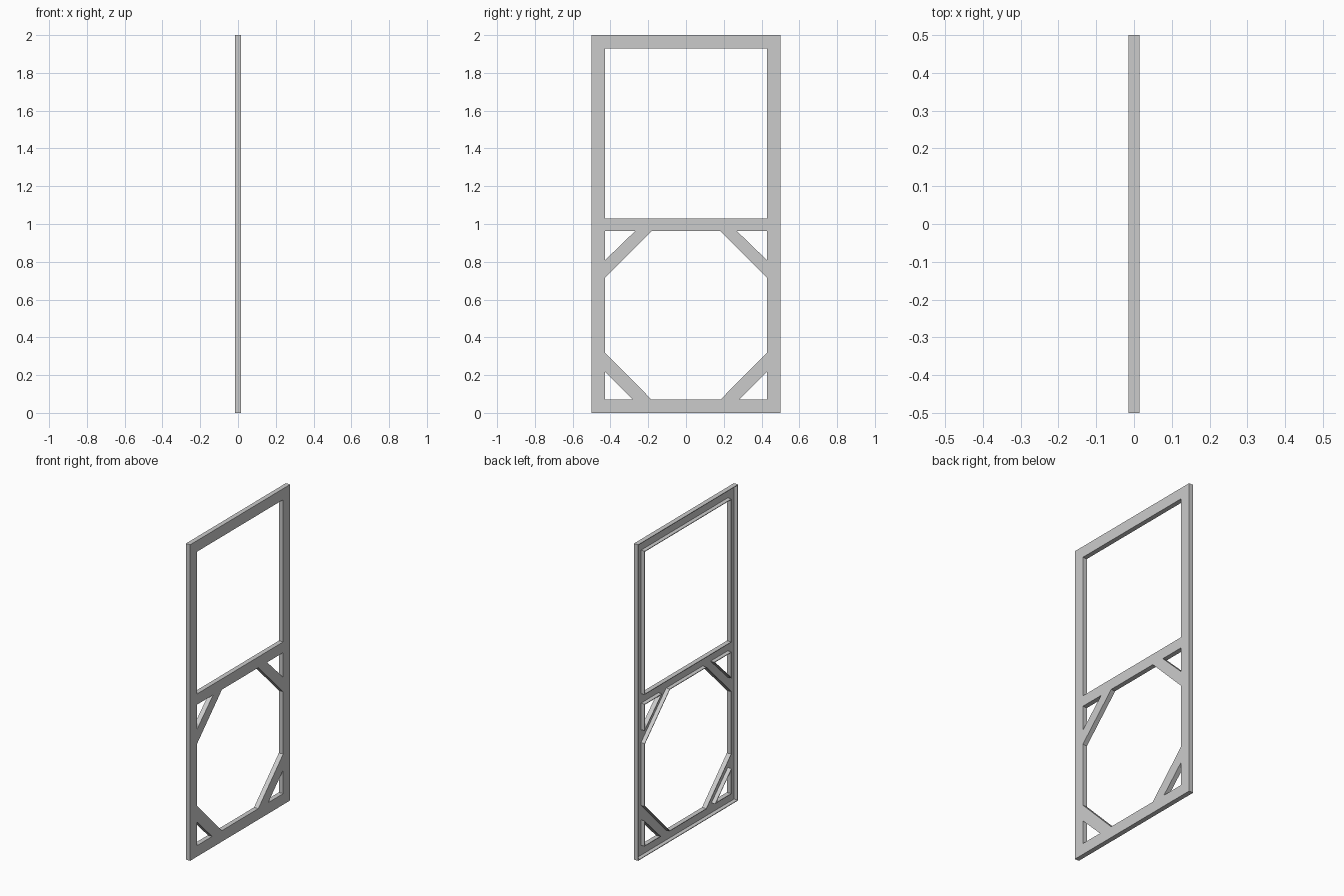
import bpy, bmesh
from mathutils import Vector

if "Cube" in bpy.data.objects:
    bpy.data.objects.remove(bpy.data.objects["Cube"])

FRONT, BACK, T = 0.015, -0.015, 0.004   # flat side, open side, sheet thickness


def finish(name, bm):
    bmesh.ops.recalc_face_normals(bm, faces=bm.faces)
    me = bpy.data.meshes.new(name)
    bm.to_mesh(me)
    bm.free()
    ob = bpy.data.objects.new(name, me)
    bpy.context.collection.objects.link(ob)
    return ob


def rect(w, z0, z1):
    return [(-w, z0), (w, z0), (w, z1), (-w, z1)]


def offset(loop, d):
    """Move every side of a counter-clockwise loop outward by d."""
    pts = [Vector(p) for p in loop]
    out = []
    for i, p in enumerate(pts):
        a = (p - pts[i - 1]).normalized()
        b = (pts[(i + 1) % len(pts)] - p).normalized()
        na, nb = Vector((a.y, -a.x)), Vector((b.y, -b.x))
        out.append(p + (na + nb) * d / (1 + na.dot(nb)))
    return out


def flange(name, loop, d):
    """Thin wall standing on the back of the plate along a loop."""
    bm = bmesh.new()
    rings = [[bm.verts.new((x, p[0], p[1])) for p in pts]
             for pts, x in ((loop, BACK), (loop, FRONT - T),
                            (offset(loop, d), FRONT - T), (offset(loop, d), BACK))]
    n = len(loop)
    for r in range(4):
        a, b = rings[r], rings[(r + 1) % 4]
        for i in range(n):
            j = (i + 1) % n
            bm.faces.new((a[i], a[j], b[j], b[i]))
    return finish(name, bm)


def mirrored(loop):
    return [(-y, z) for y, z in reversed(loop)]


# Outline and openings in (y, z), all counter-clockwise
outline = rect(0.5, 0, 2)
low_tri = [(0.28, 0.07), (0.43, 0.07), (0.43, 0.218)]
high_tri = [(0.27, 0.962), (0.43, 0.807), (0.43, 0.962)]
openings = {
    "upper_opening": rect(0.43, 1.03, 1.93),
    "octagon_opening": [(-0.182, 0.07), (0.182, 0.07), (0.43, 0.32), (0.43, 0.715),
                        (0.182, 0.962), (-0.182, 0.962), (-0.43, 0.715), (-0.43, 0.32)],
    "lower_corner_right": low_tri,
    "lower_corner_left": mirrored(low_tri),
    "upper_corner_right": high_tri,
    "upper_corner_left": mirrored(high_tri),
}

# Flat face plate with all openings
bm = bmesh.new()
edges = []
for loop in [outline, *openings.values()]:
    vs = [bm.verts.new((FRONT, y, z)) for y, z in loop]
    edges += [bm.edges.new((vs[i - 1], vs[i])) for i in range(len(vs))]
bmesh.ops.triangle_fill(bm, use_beauty=True, use_dissolve=False, edges=edges, normal=(1, 0, 0))
ext = bmesh.ops.extrude_face_region(bm, geom=bm.faces[:], use_keep_orig=True)
bmesh.ops.translate(bm, vec=(-T, 0, 0),
                    verts=[v for v in ext["geom"] if isinstance(v, bmesh.types.BMVert)])
finish("face_plate", bm)

# Channel walls: outer rim goes inward, opening rims go into the bars
flange("outer_flange", outline, -T)
for name, loop in openings.items():
    flange(name + "_flange", loop, T)
